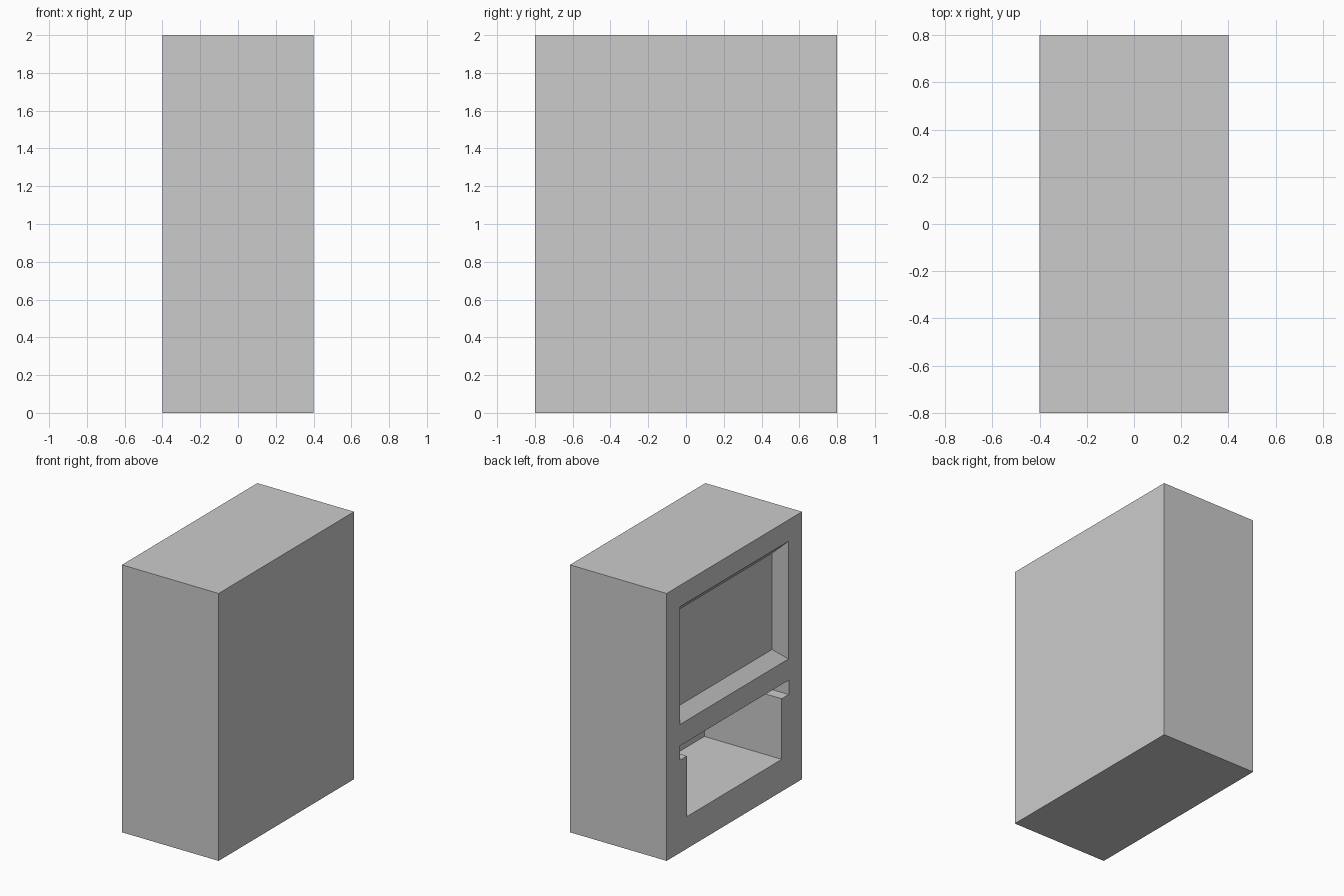
import bpy
import bmesh

if "Cube" in bpy.data.objects:
    bpy.data.objects.remove(bpy.data.objects["Cube"], do_unlink=True)

grey = bpy.data.materials.new("light_grey")
grey.use_nodes = True
colour = (0.6, 0.6, 0.6, 1)
grey.diffuse_color = colour
grey.node_tree.nodes["Principled BSDF"].inputs["Base Color"].default_value = colour


def loft(name, start_x, start, end_x, end):
    """Solid between two matching (y, z) outlines standing at two x positions."""
    bm = bmesh.new()
    near = [bm.verts.new((start_x, y, z)) for y, z in start]
    far = [bm.verts.new((end_x, y, z)) for y, z in end]
    bm.faces.new(near)
    bm.faces.new(far[::-1])
    for i in range(len(near)):
        j = (i + 1) % len(near)
        bm.faces.new((near[i], far[i], far[j], near[j]))
    bmesh.ops.recalc_face_normals(bm, faces=bm.faces)
    mesh = bpy.data.meshes.new(name)
    bm.to_mesh(mesh)
    bm.free()
    mesh.materials.append(grey)
    obj = bpy.data.objects.new(name, mesh)
    bpy.context.collection.objects.link(obj)
    return obj


def rect(half, low, high):
    return [(-half, low), (half, low), (half, high), (-half, high)]


def carve(body, cutter):
    cutter.hide_render = True
    mod = body.modifiers.new("carve", "BOOLEAN")
    mod.operation = "DIFFERENCE"
    mod.solver = "EXACT"
    mod.object = cutter
    bpy.context.view_layer.objects.active = body
    bpy.ops.object.modifier_apply(modifier=mod.name)
    bpy.data.objects.remove(cutter, do_unlink=True)


# Outer cabinet block
block = rect(0.8, 0, 2)
cabinet = loft("cabinet", -0.4, block, 0.4, block)

# Upper recess with sloping sides around a flat panel
panel_cutter = loft("panel_recess", -0.42, rect(0.66, 0.94, 1.86),
                    -0.32, rect(0.56, 1.04, 1.76))
carve(cabinet, panel_cutter)

# Lower compartment: T-shaped opening with a wide slot along its top
right_half = [(0.56, 0.24), (0.56, 0.693), (0.643, 0.693), (0.643, 0.8)]
opening = right_half + [(-y, z) for y, z in reversed(right_half)]
carve(cabinet, loft("compartment", -0.5, opening, 0.24, opening))
